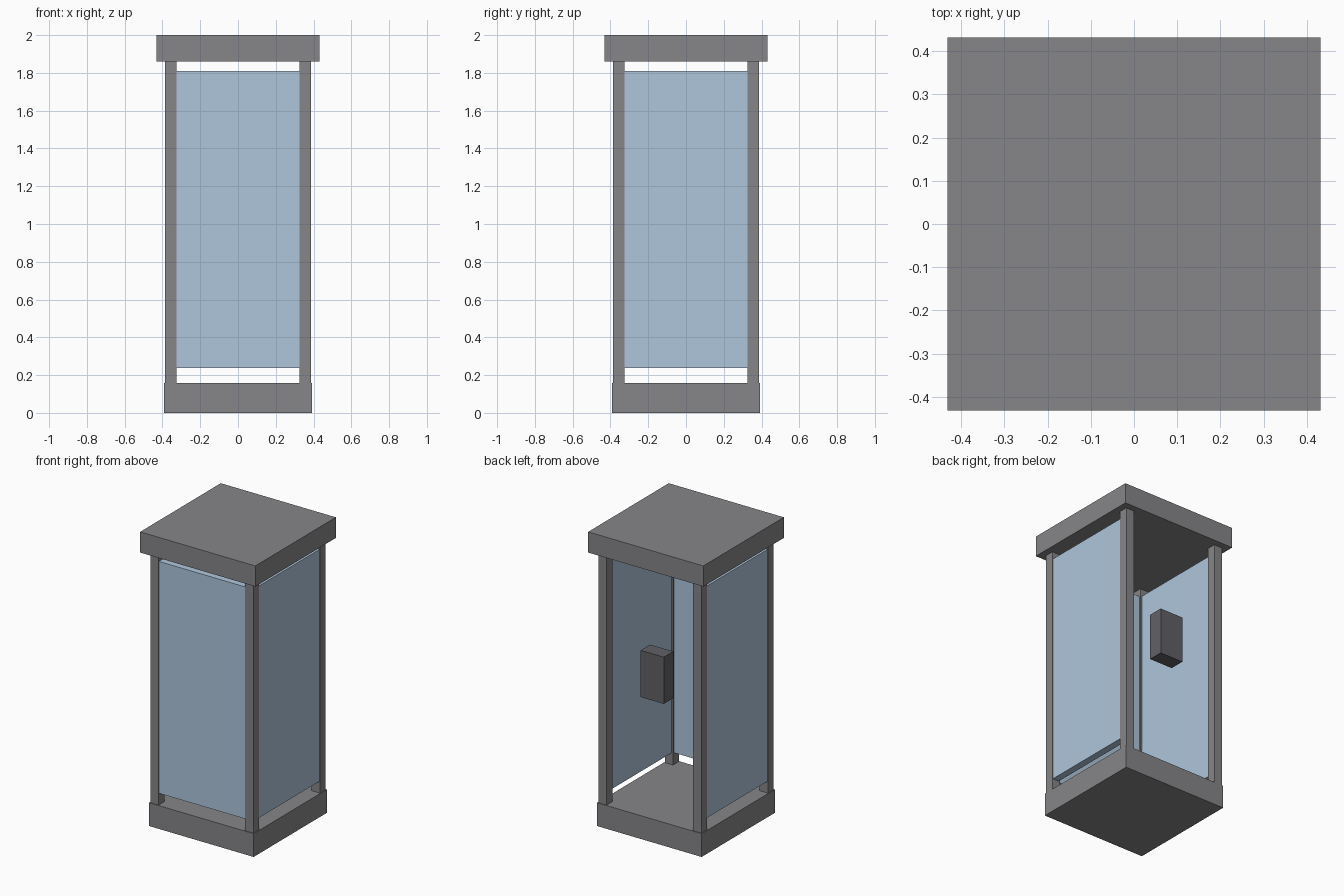
import bpy

if "Cube" in bpy.data.objects:
    bpy.data.objects.remove(bpy.data.objects["Cube"])


def material(name, color):
    m = bpy.data.materials.new(name)
    m.diffuse_color = color
    m.use_nodes = True
    m.node_tree.nodes["Principled BSDF"].inputs["Base Color"].default_value = m.diffuse_color
    return m


def box(name, lo, hi, mat):
    """Axis-aligned box between two corners."""
    bpy.ops.mesh.primitive_cube_add(size=1, location=[(a + b) / 2 for a, b in zip(lo, hi)])
    ob = bpy.context.object
    ob.name = name
    ob.scale = [b - a for a, b in zip(lo, hi)]
    bpy.ops.object.transform_apply(location=False, rotation=False, scale=True)
    ob.data.materials.append(mat)
    return ob


frame = material("frame_metal", (0.24, 0.24, 0.25, 1))
glass = material("glass", (0.43, 0.565, 0.72, 1))
dark = material("dark_metal", (0.12, 0.12, 0.135, 1))

BASE, ROOF = 0.392, 0.432         # half widths
OUT, INN = 0.387, 0.325           # outer and inner post faces
BASE_TOP, ROOF_BOTTOM = 0.158, 1.86
G0, G1, T = 0.237, 1.81, 0.048    # glass bottom, top, thickness

# Plinth and roof slab
box("base", (-BASE, -BASE, 0), (BASE, BASE, BASE_TOP), frame)
box("roof", (-ROOF, -ROOF, ROOF_BOTTOM), (ROOF, ROOF, 2), frame)

# Four corner posts
c, h = (OUT + INN) / 2, (OUT - INN) / 2
for sx, xn in ((-1, "left"), (1, "right")):
    for sy, yn in ((-1, "front"), (1, "back")):
        box(f"{yn}_{xn}_post", (sx * c - h, sy * c - h, BASE_TOP),
            (sx * c + h, sy * c + h, ROOF_BOTTOM), frame)

# Glass panes on both sides and the front, the back stays open
p = OUT - 0.003 - T / 2
for s, n in ((-1, "left"), (1, "right")):
    box(f"{n}_glass", (s * p - T / 2, -INN, G0), (s * p + T / 2, INN, G1), glass)
box("front_glass", (-INN, -p - T / 2, G0), (INN, -p + T / 2, G1), glass)

# Telephone unit in the back opening
box("telephone_box", (-0.087, 0.26, 0.945), (0.087, 0.362, 1.262), dark)
